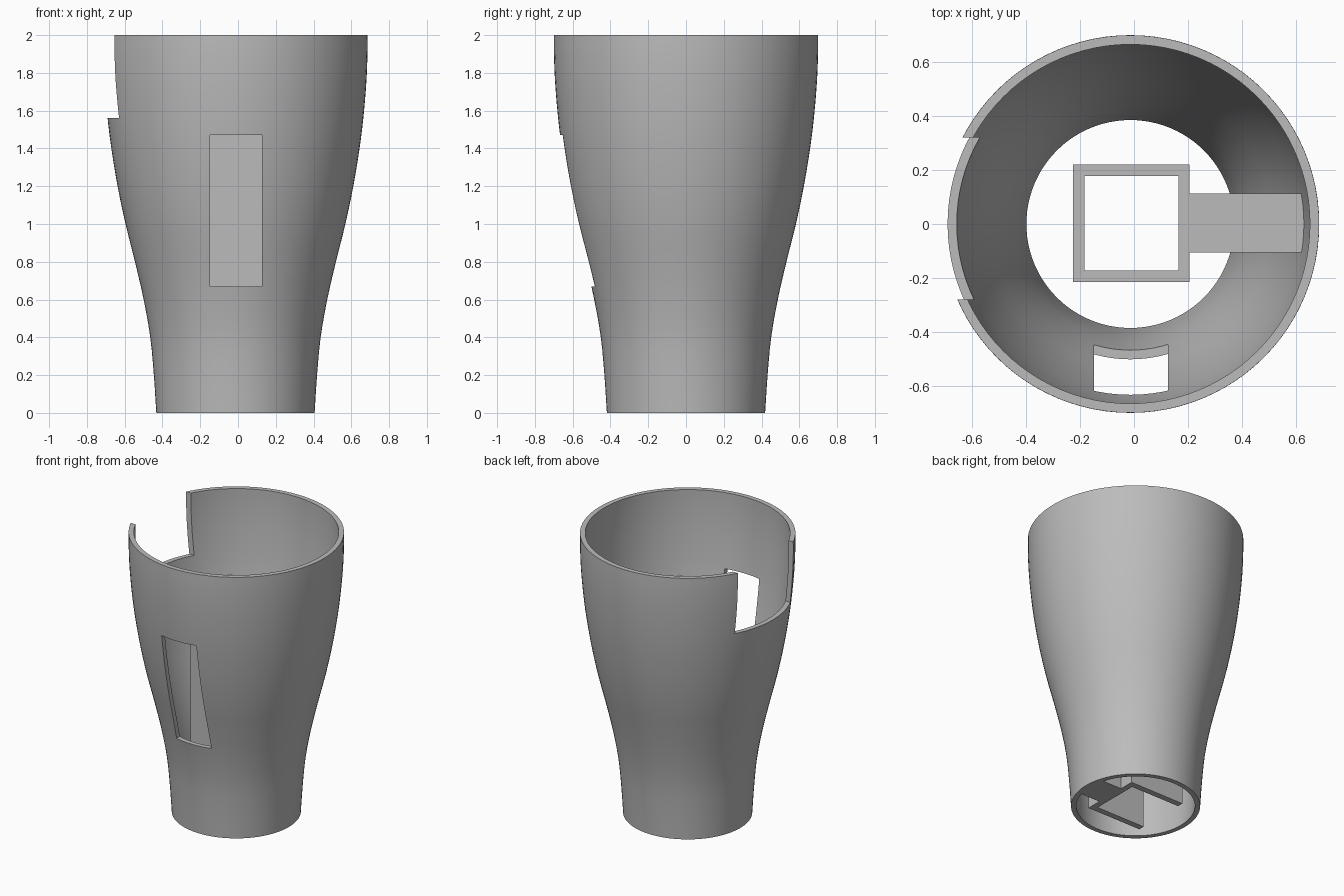
import bpy, bmesh, math
from mathutils import Vector

cube = bpy.data.objects.get("Cube")
if cube:
    bpy.data.objects.remove(cube, do_unlink=True)

AXIS_X = -0.0135
WALL = 0.034
SHELF_Z = 1.56
# Outer radius and height, from foot to rim
PROFILE = [(0.419, 0), (0.432, 0.2), (0.451, 0.4), (0.486, 0.6), (0.532, 0.8),
           (0.582, 1.0), (0.624, 1.2), (0.657, 1.4), (0.678, 1.57),
           (0.693, 1.75), (0.699, 1.9), (0.699, 2.0)]

grey = bpy.data.materials.new("plain grey")
grey.use_nodes = True
colour = (0.5, 0.5, 0.5, 1)
grey.diffuse_color = colour
grey.node_tree.nodes["Principled BSDF"].inputs["Base Color"].default_value = colour


def finish(name, bm):
    bmesh.ops.recalc_face_normals(bm, faces=bm.faces)
    mesh = bpy.data.meshes.new(name)
    bm.to_mesh(mesh)
    bm.free()
    mesh.materials.append(grey)
    obj = bpy.data.objects.new(name, mesh)
    bpy.context.collection.objects.link(obj)
    return obj


def box(name, low, high):
    bm = bmesh.new()
    bmesh.ops.create_cube(bm, size=1)
    low, high = Vector(low), Vector(high)
    for v in bm.verts:
        v.co = (low + high) / 2 + v.co * (high - low)
    return finish(name, bm)


def smooth_profile(points, steps=3):
    """Catmull-Rom subdivision of the profile."""
    pts = [Vector(p) for p in points]
    pts = [2 * pts[0] - pts[1]] + pts + [2 * pts[-1] - pts[-2]]
    out = []
    for a, b, c, d in zip(pts, pts[1:], pts[2:], pts[3:]):
        for i in range(steps):
            t = i / steps
            out.append((2 * b + (c - a) * t + (2 * a - 5 * b + 4 * c - d) * t ** 2
                        + (3 * b - a - 3 * c + d) * t ** 3) / 2)
    return out + [pts[-2]]


def lathe(name, loop, segments=96):
    """Revolve a closed loop of (radius, height) points."""
    bm = bmesh.new()
    rings = []
    for i in range(segments):
        a = 2 * math.pi * i / segments
        rings.append([bm.verts.new((AXIS_X + r * math.cos(a), r * math.sin(a), z))
                      for r, z in loop])
    n = len(loop)
    for i in range(segments):
        here, there = rings[i], rings[(i + 1) % segments]
        for j in range(n):
            k = (j + 1) % n
            bm.faces.new((here[j], there[j], there[k], here[k]))
    bmesh.ops.remove_doubles(bm, verts=bm.verts, dist=0.00001)
    return finish(name, bm)


def combine(obj, other, operation):
    mod = obj.modifiers.new("boolean", 'BOOLEAN')
    mod.operation = operation
    mod.solver = 'EXACT'
    mod.object = other
    bpy.context.view_layer.objects.active = obj
    bpy.ops.object.modifier_apply(modifier=mod.name)
    bpy.data.objects.remove(other, do_unlink=True)


# Flared cup wall, open at both ends
outer = smooth_profile(PROFILE)
inner = [(r - WALL, z) for r, z in outer]
cup = lathe("cup_wall", [tuple(p) for p in outer] + inner[::-1])

# Front window and side notch in the rim
combine(cup, box("window_cutter", (-0.148, -1, 0.67), (0.126, -0.3, 1.47)), 'DIFFERENCE')
combine(cup, box("notch_cutter", (-1, -0.28, SHELF_Z), (-0.3, 0.32, 2.2)), 'DIFFERENCE')

# Square tube with a doorway low in its right side
tube = box("square_tube", (-0.225, -0.215, 0), (0.205, 0.22, SHELF_Z))
combine(tube, box("bore_cutter", (-0.184, -0.172, -0.1), (0.164, 0.177, 1.7)), 'DIFFERENCE')
combine(tube, box("doorway_cutter", (-0.3, -0.172, -0.1), (-0.1, 0.177, 0.78)), 'DIFFERENCE')

# Rib joining the tube to the cup wall, trimmed to the wall's curve
rib = box("support_rib", (0.2, -0.106, 0), (0.8, 0.113, SHELF_Z - 0.002))
core = [(r + 0.004, z) for r, z in inner]
core[0] = (core[0][0], -0.01)
trim = lathe("rib_trim", [(0, -0.01)] + core + [(0, 2.0)])
combine(rib, trim, 'INTERSECT')

# Smooth the curved wall and keep the cut edges crisp
bpy.ops.object.select_all(action='DESELECT')
for obj in (cup, rib):
    obj.select_set(True)
bpy.context.view_layer.objects.active = cup
bpy.ops.object.shade_smooth_by_angle(angle=math.radians(30))
